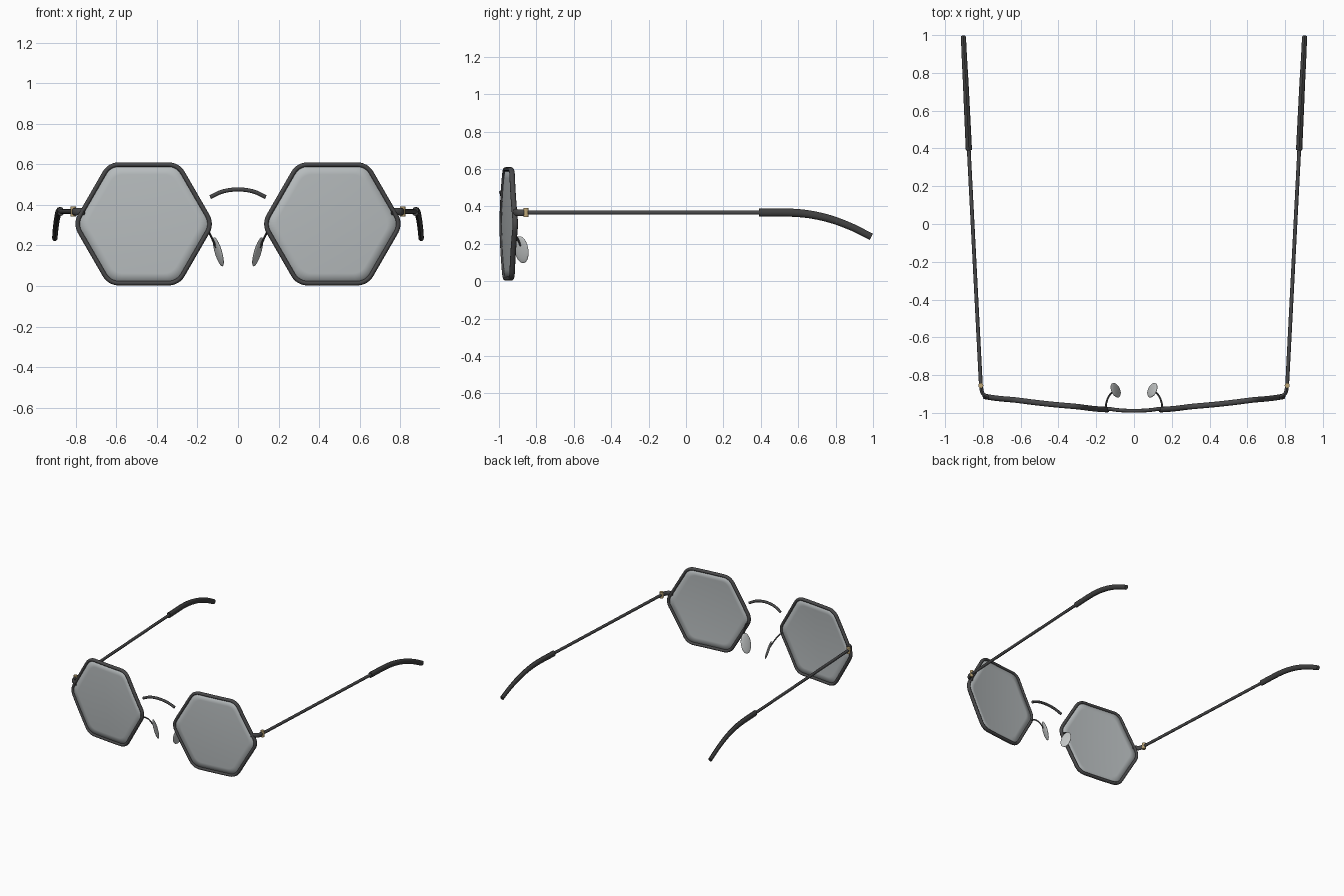
import bpy
import bmesh
from math import sin, cos, pi, radians, sqrt
from mathutils import Vector, Matrix

cube = bpy.data.objects.get("Cube")
if cube:
    bpy.data.objects.remove(cube, do_unlink=True)


def material(name, r, g, b):
    mat = bpy.data.materials.new(name)
    mat.use_nodes = True
    mat.diffuse_color = (r, g, b, 1)
    mat.node_tree.nodes["Principled BSDF"].inputs["Base Color"].default_value = (r, g, b, 1)
    return mat


METAL = material("dark metal", 0.065, 0.065, 0.067)
TIP = material("dark plastic", 0.05, 0.05, 0.05)
GOLD = material("hinge gold", 0.52, 0.39, 0.19)
GLASS = material("grey lens", 0.47, 0.50, 0.51)
PAD = material("pale pad", 0.58, 0.60, 0.60)


def finish(bm, name, mat, angle=40):
    bmesh.ops.recalc_face_normals(bm, faces=bm.faces)
    mesh = bpy.data.meshes.new(name)
    bm.to_mesh(mesh)
    bm.free()
    mesh.materials.append(mat)
    obj = bpy.data.objects.new(name, mesh)
    bpy.context.collection.objects.link(obj)
    bpy.ops.object.select_all(action="DESELECT")
    obj.select_set(True)
    bpy.context.view_layer.objects.active = obj
    bpy.ops.object.shade_smooth_by_angle(angle=radians(angle))
    return obj


def smooth_path(points, steps=6):
    """Catmull-Rom path through a few points."""
    p = [Vector(q) for q in points]
    p = [2 * p[0] - p[1]] + p + [2 * p[-1] - p[-2]]
    path = []
    for a, b, c, d in zip(p, p[1:], p[2:], p[3:]):
        for i in range(steps):
            t = i / steps
            path.append(0.5 * (2 * b + (c - a) * t + (2 * a - 5 * b + 4 * c - d) * t ** 2
                               + (3 * b - a - 3 * c + d) * t ** 3))
    return path + [p[-2]]


def sweep(name, path, across, along, mat, ref=(0, 0, 1), closed=False, sides=12, taper=1):
    """Elliptical section swept along a path; 'along' is the half size toward ref."""
    bm = bmesh.new()
    n = len(path)
    rings = []
    for i, p in enumerate(path):
        after = path[(i + 1) % n] if closed else path[min(i + 1, n - 1)]
        before = path[i - 1] if closed else path[max(i - 1, 0)]
        tangent = (after - before).normalized()
        side = tangent.cross(Vector(ref)).normalized()
        up = side.cross(tangent)
        k = 1 + (taper - 1) * i / n
        rings.append([bm.verts.new(p + k * (side * across * cos(2 * pi * j / sides)
                                            + up * along * sin(2 * pi * j / sides)))
                      for j in range(sides)])
    for i in range(n if closed else n - 1):
        a, b = rings[i], rings[(i + 1) % n]
        for j in range(sides):
            m = (j + 1) % sides
            bm.faces.new((a[j], a[m], b[m], b[j]))
    if not closed:
        bm.faces.new(rings[0])
        bm.faces.new(rings[-1])
    return finish(bm, name, mat)


# Shared shape of the lenses: rounded hexagon laid on a gently wrapped surface
CX, CZ = 0.465, 0.306
CORE, ROUND = 0.212, 0.08


def wrapped(x, z):
    return Vector((x, -0.985 + 0.115 * x * x + 0.1 * (z - CZ) ** 2, z))


def hexagon():
    pts = []
    for k in range(6):
        a = radians(60 * k)
        centre = Vector((cos(a), sin(a))) * CORE * 2 / sqrt(3)
        for i in range(7):
            b = a + radians(-30 + 10 * i)
            pts.append(centre + ROUND * Vector((cos(b), sin(b))))
        b = radians(60 * (k + 1))
        nxt = Vector((cos(b), sin(b))) * CORE * 2 / sqrt(3)
        mid = a + radians(30)
        offset = ROUND * Vector((cos(mid), sin(mid)))
        for i in range(1, 6):
            pts.append(centre.lerp(nxt, i / 6) + offset)
    return pts


def lens(name, s):
    bm = bmesh.new()
    outline = hexagon()
    n = len(outline)

    def vert(p, k):
        q = wrapped(CX + p.x * k, CZ + p.y * k)
        return bm.verts.new((s * q.x, q.y, q.z))

    hub = vert(Vector((0, 0)), 0)
    rings = [[vert(p, k / 6) for p in outline] for k in range(1, 7)]
    for i in range(n):
        m = (i + 1) % n
        bm.faces.new((hub, rings[0][i], rings[0][m]))
        for a, b in zip(rings, rings[1:]):
            bm.faces.new((a[i], b[i], b[m], a[m]))
    obj = finish(bm, name, GLASS)
    thick = obj.modifiers.new("thickness", "SOLIDIFY")
    thick.thickness = 0.008
    thick.offset = 0


def side_parts(label, s):
    def path(points):
        return smooth_path([(s * x, y, z) for x, y, z in points])

    # Rim and lens
    rim = [wrapped(CX + p.x, CZ + p.y) for p in hexagon()]
    rim = [Vector((s * p.x, p.y, p.z)) for p in rim]
    sweep(label + "_rim", rim, 0.0115, 0.0145, METAL, ref=(0, 1, 0), closed=True)
    lens(label + "_lens", s)

    # End piece wrapping back to the hinge
    sweep(label + "_end_piece", path([(0.755, -0.922, 0.367), (0.785, -0.91, 0.367),
                                      (0.803, -0.893, 0.366), (0.811, -0.855, 0.366)]),
          0.010, 0.018, METAL)

    # Hinge barrel
    bm = bmesh.new()
    bmesh.ops.create_cone(bm, cap_ends=True, segments=16, radius1=0.0135, radius2=0.0135,
                          depth=0.048, matrix=Matrix.Translation((s * 0.811, -0.855, 0.367)))
    finish(bm, label + "_hinge", GOLD)

    # Temple arm and its curved sleeve
    sweep(label + "_temple", path([(0.811, -0.85, 0.367), (0.876, 0.42, 0.367)]),
          0.010, 0.0115, METAL)
    sweep(label + "_temple_tip", path([(0.874, 0.39, 0.367), (0.884, 0.6, 0.364),
                                       (0.891, 0.75, 0.338), (0.898, 0.88, 0.292),
                                       (0.903, 0.991, 0.237)]),
          0.0165, 0.0225, TIP, taper=0.8)

    # Nose pad arm
    sweep(label + "_pad_arm", path([(0.15, -0.978, 0.28), (0.146, -0.945, 0.272),
                                    (0.132, -0.91, 0.243), (0.106, -0.882, 0.185)]),
          0.005, 0.005, METAL, ref=(1, 0, 0), sides=8)

    # Nose pad: flattened ellipsoid, leaning in at the bottom and at the front
    bm = bmesh.new()
    bmesh.ops.create_uvsphere(bm, u_segments=24, v_segments=14, radius=1)
    turn = (Matrix.Rotation(s * radians(-24), 4, "Z") @ Matrix.Rotation(s * radians(17), 4, "Y"))
    bmesh.ops.transform(bm, verts=bm.verts,
                        matrix=Matrix.Translation((s * 0.097, -0.88, 0.168)) @ turn
                        @ Matrix.Diagonal((0.009, 0.041, 0.075, 1)))
    finish(bm, label + "_nose_pad", PAD, 60)


for label, s in (("left", 1), ("right", -1)):
    side_parts(label, s)

# Arched bridge
bridge = smooth_path([(-0.136, -0.978, 0.438), (-0.075, -0.986, 0.466), (0, -0.989, 0.476),
                      (0.075, -0.986, 0.466), (0.136, -0.978, 0.438)])
sweep("bridge", bridge, 0.010, 0.010, METAL)
